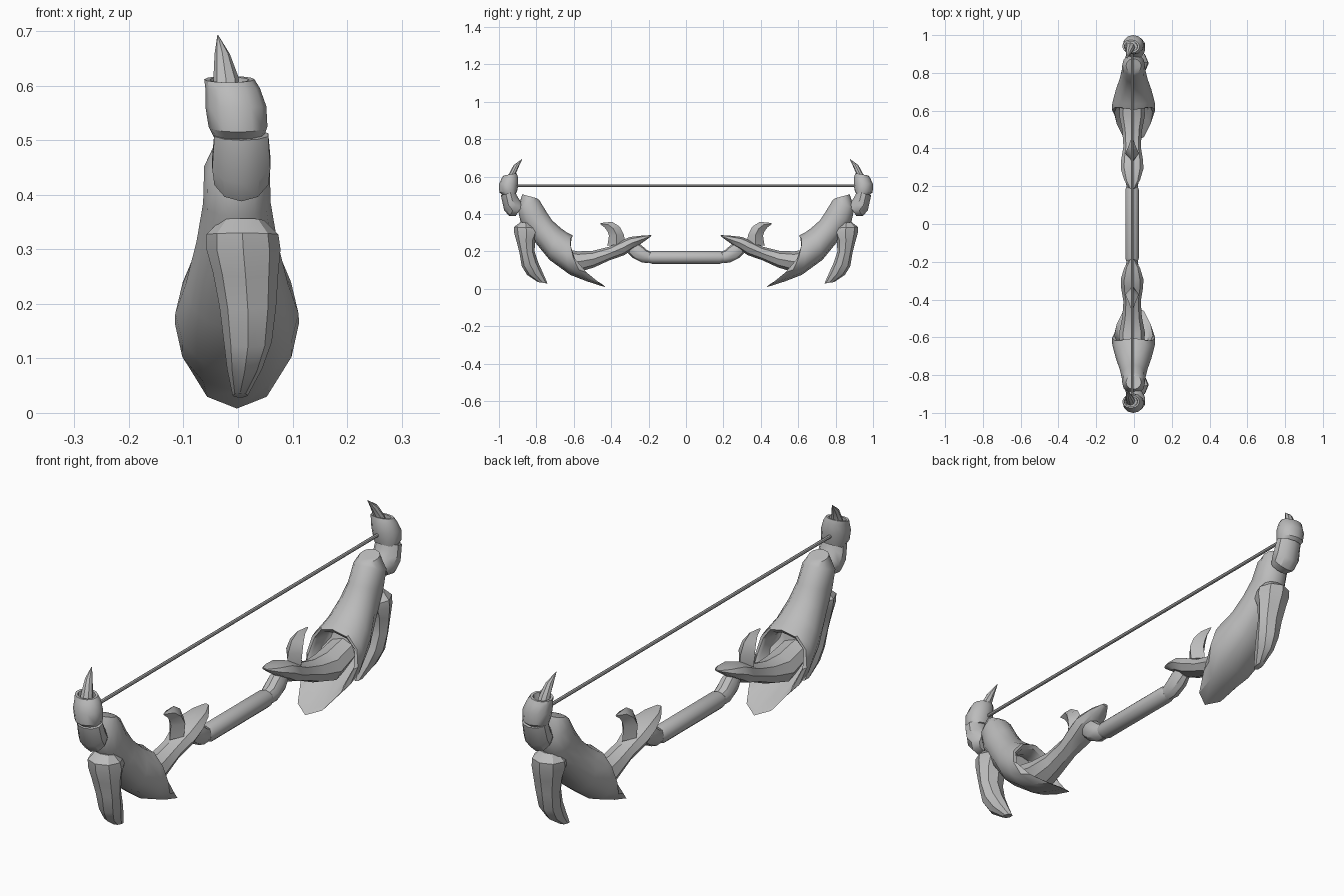
import bpy, bmesh, math
from mathutils import Vector

grey = bpy.data.materials.new("bone grey")
grey.diffuse_color = (0.5, 0.5, 0.5, 1)


def finish(bm, name, mirror=True, angle=35):
    bmesh.ops.recalc_face_normals(bm, faces=bm.faces)
    me = bpy.data.meshes.new(name)
    bm.to_mesh(me)
    bm.free()
    ob = bpy.data.objects.new(name, me)
    bpy.context.collection.objects.link(ob)
    me.materials.append(grey)
    bpy.ops.object.select_all(action='DESELECT')
    ob.select_set(True)
    bpy.context.view_layer.objects.active = ob
    bpy.ops.object.shade_smooth_by_angle(angle=math.radians(angle))
    if mirror:  # the two limbs of the bow match across y = 0
        m = ob.modifiers.new("other_limb", 'MIRROR')
        m.use_axis = (False, True, False)
    return ob


def loft(name, rings, n=10, xc=0.0, mirror=True, angle=35, power=1.0):
    """Skin rings given as (y1, z1, y2, z2, half width[, sag y, sag z[, x]])."""
    bm = bmesh.new()
    loops = []
    for r in rings:
        a, b, w = Vector((0, r[0], r[1])), Vector((0, r[2], r[3])), r[4]
        sag = Vector((0, r[5], r[6])) if len(r) > 6 else Vector()
        x0 = r[7] if len(r) > 7 else xc
        loop = []
        for i in range(n):
            t = 2 * math.pi * i / n
            c, s = math.cos(t), math.sin(t)
            p = (a + b) / 2 + (a - b) / 2 * c + sag * s * s
            p.x = x0 + w * math.copysign(abs(s) ** power, s)
            loop.append(bm.verts.new(p))
        loops.append(loop)
    for l0, l1 in zip(loops, loops[1:]):
        for i in range(n):
            j = (i + 1) % n
            bm.faces.new((l0[i], l0[j], l1[j], l1[i]))
    bm.faces.new(loops[0])
    bm.faces.new(loops[-1][::-1])
    return finish(bm, name, mirror, angle)


# Centre grip and string
loft("grip", [(-.20, .195, -.20, .14, .030), (-.18, .202, -.18, .133, .036),
              (.18, .202, .18, .133, .036), (.20, .195, .20, .14, .030)],
     n=12, xc=-.01, mirror=False)
loft("string", [(-.92, .558, -.92, .544, .007), (.92, .558, .92, .544, .007)],
     n=8, xc=-.01, mirror=False)

# Knuckle joining grip to limb
loft("knuckle", [(.18, .195, .20, .138, .028), (.21, .208, .235, .14, .036),
                 (.24, .235, .285, .165, .036), (.27, .25, .31, .19, .028)],
     n=10, xc=-.01)

# Inner limb with a pointed beak toward the grip
loft("inner_limb", [(.185, .287, .187, .280, .012), (.23, .285, .235, .245, .042),
                    (.30, .277, .285, .21, .060), (.345, .258, .33, .18, .058),
                    (.41, .225, .41, .152, .046), (.50, .203, .49, .115, .052),
                    (.58, .20, .57, .09, .068), (.68, .22, .66, .12, .062)],
     n=8, xc=-.01, angle=30)

# Curved fin on the inner limb
loft("fin", [(.325, .24, .42, .23, .030), (.332, .29, .412, .285, .036),
             (.355, .333, .42, .308, .030), (.395, .358, .435, .328, .018),
             (.455, .352, .459, .346, .003)], n=4, xc=-.01)

# Flared outer shell: outside skin, slanted mouth, hollow inside
loft("outer_shell", [
    (.80, .485, .875, .505, .040), (.785, .475, .90, .43, .060),
    (.745, .41, .885, .36, .062), (.715, .365, .82, .265, .074),
    (.67, .325, .73, .155, .094, .012, -.004), (.635, .30, .62, .075, .113, .012, -.005),
    (.615, .29, .53, .04, .114, .03, 0), (.605, .285, .43, .008, .102, .075, .012),
    (.615, .27, .445, .022, .094, .075, .012), (.65, .26, .58, .085, .085, .04, 0),
    (.69, .27, .67, .15, .06)], n=12, xc=-.002, power=.9)

# Hanging tusk behind the shell
loft("tusk", [
    (.83, .350, .885, .357, .040, 0, 0, .008), (.79, .325, .92, .330, .066, 0, 0, .008),
    (.785, .305, .918, .295, .068, 0, 0, .010), (.805, .265, .905, .25, .060, 0, 0, .014),
    (.81, .20, .89, .19, .052, 0, 0, .018), (.79, .14, .878, .12, .044, 0, 0, .018),
    (.765, .085, .85, .075, .032, 0, 0, .012), (.74, .028, .792, .036, .014, 0, 0, .004)],
    n=8, angle=30)

# Wrist, cup with a recessed rim, and claw tip
loft("wrist", [(.87, .45, .91, .39, .035), (.89, .475, .945, .388, .052),
               (.905, .50, .972, .42, .056), (.912, .52, .99, .50, .052)],
     n=10, xc=.006)
loft("cup", [(.905, .515, .965, .488, .044, 0, 0, .002), (.90, .535, .998, .515, .054, 0, 0, .0),
             (.897, .565, 1.0, .56, .056, 0, 0, -.004), (.899, .60, .985, .592, .050, 0, 0, -.010),
             (.905, .618, .975, .606, .046, 0, 0, -.016), (.914, .616, .966, .606, .036, 0, 0, -.016),
             (.914, .585, .966, .58, .034, 0, 0, -.016)], n=12)
loft("claw", [(.912, .58, .962, .575, .026, 0, 0, -.020), (.908, .62, .948, .612, .023, 0, 0, -.022),
              (.893, .655, .921, .662, .014, 0, 0, -.029), (.876, .692, .878, .693, .001, 0, 0, -.037)],
     n=8)
